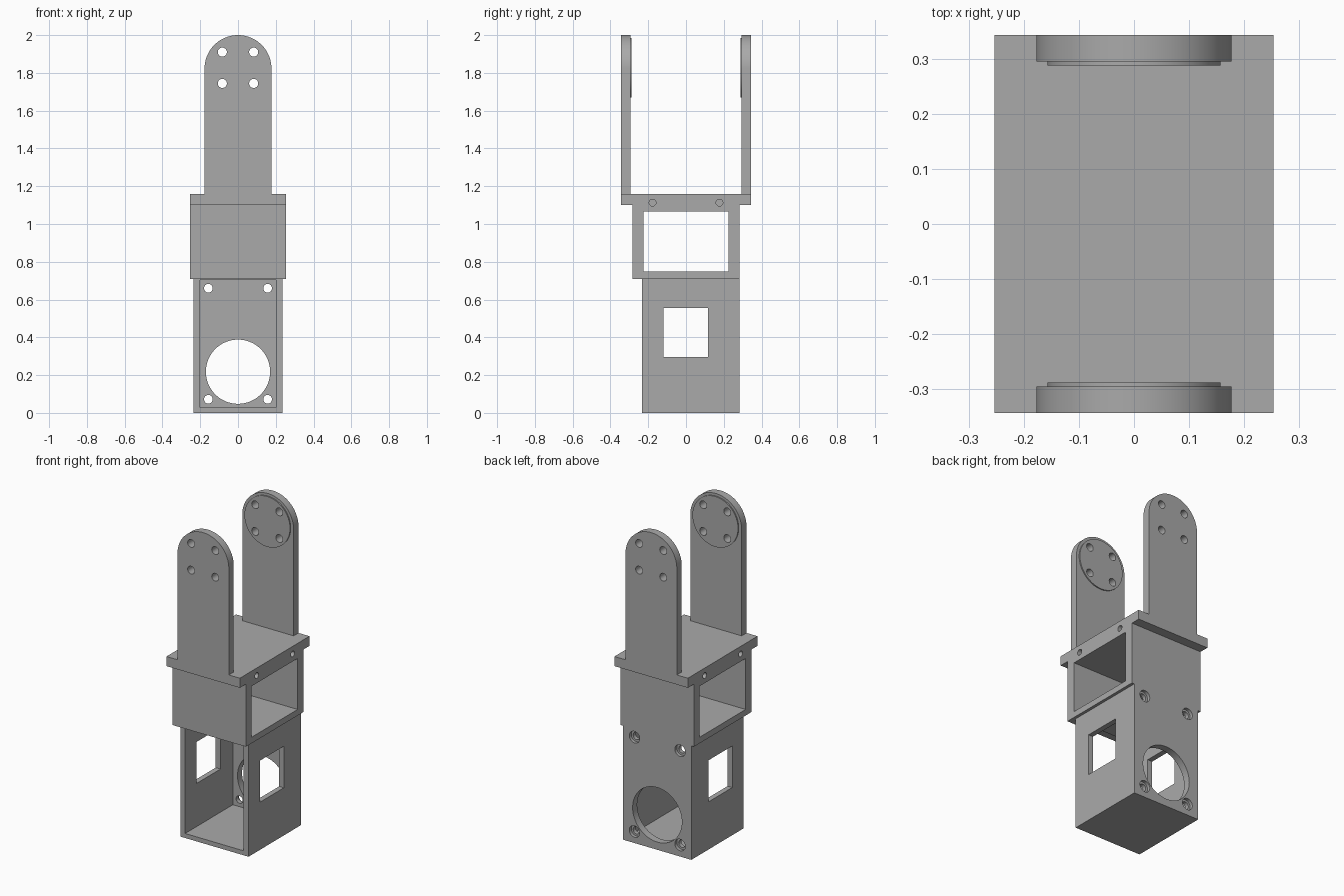
import bpy
import bmesh
import math
from mathutils import Matrix, Vector

if "Cube" in bpy.data.objects:
    bpy.data.objects.remove(bpy.data.objects["Cube"], do_unlink=True)

# Single grey finish
grey = bpy.data.materials.new("plain grey")
grey.use_nodes = True
GREY = (0.4, 0.4, 0.4, 1)
grey.diffuse_color = GREY
grey.node_tree.nodes["Principled BSDF"].inputs["Base Color"].default_value = GREY


def add_object(name, bm):
    bmesh.ops.recalc_face_normals(bm, faces=bm.faces)
    mesh = bpy.data.meshes.new(name)
    bm.to_mesh(mesh)
    bm.free()
    mesh.materials.append(grey)
    obj = bpy.data.objects.new(name, mesh)
    bpy.context.collection.objects.link(obj)
    return obj


def box(name, x, y, z):
    """Box from (min, max) spans on each axis."""
    bm = bmesh.new()
    bmesh.ops.create_cube(bm, size=1)
    spans = (x, y, z)
    size = Vector([b - a for a, b in spans])
    mid = Vector([(a + b) / 2 for a, b in spans])
    bm.transform(Matrix.Translation(mid) @ Matrix.Diagonal(size).to_4x4())
    return add_object(name, bm)


def cylinder(name, centre, radius, depth, axis="Y", segments=32):
    bm = bmesh.new()
    bmesh.ops.create_cone(bm, cap_ends=True, segments=segments,
                          radius1=radius, radius2=radius, depth=depth)
    turn = Matrix.Rotation(math.pi / 2, 4, "X" if axis == "Y" else "Y")
    bm.transform(Matrix.Translation(centre) @ turn)
    return add_object(name, bm)


def combine(target, others, operation="DIFFERENCE"):
    """Apply each boolean in turn and drop the tool object."""
    bpy.context.view_layer.objects.active = target
    for tool in others:
        tool.hide_render = True
        mod = target.modifiers.new("cut", "BOOLEAN")
        mod.operation = operation
        mod.solver = "EXACT"
        mod.object = tool
        bpy.ops.object.modifier_apply(modifier=mod.name)
        bpy.data.objects.remove(tool, do_unlink=True)


def finish(obj):
    bpy.ops.object.select_all(action="DESELECT")
    obj.select_set(True)
    bpy.context.view_layer.objects.active = obj
    bpy.ops.object.shade_smooth_by_angle(angle=math.radians(30))


SIDES = (-1, 1)
BACK = 0.283

# Lower housing: open at the front, with side windows and a round back opening
housing = box("lower_housing", (-0.235, 0.235), (-0.232, BACK), (0, 0.71))
cuts = [
    box("cavity", (-0.202, 0.202), (-0.4, 0.238), (0.028, 0.704)),
    box("side_windows", (-0.5, 0.5), (-0.12, 0.116), (0.297, 0.556)),
    cylinder("round_opening", (0, 0.3, 0.218), 0.17, 0.2, segments=96),
]
for sx in SIDES:
    for z in (0.072, 0.66):
        cuts.append(cylinder("screw_hole", (sx * 0.157, 0.3, z), 0.023, 0.2))
        cuts.append(cylinder("screw_recess", (sx * 0.157, BACK, z), 0.036, 0.04))
combine(housing, cuts)
finish(housing)

# Middle frame: rectangular tunnel from side to side, capped by a wider plate
frame = box("middle_frame", (-0.253, 0.253), (-BACK, BACK), (0.71, 1.12))
plate = box("cap_plate", (-0.253, 0.253), (-0.343, 0.343), (1.1, 1.16))
combine(frame, [plate], "UNION")
cuts = [box("tunnel", (-0.5, 0.5), (-0.226, 0.226), (0.748, 1.066))]
for sx in SIDES:
    for sy in SIDES:
        cuts.append(cylinder("pin_hole", (sx * 0.253, sy * 0.177, 1.113),
                             0.018, 0.2, axis="X"))
combine(frame, cuts)
finish(frame)


# Round-topped arms with a raised disc on the inner face and four holes
def arm(name, side):
    radius, centre_z = 0.177, 1.823
    bm = bmesh.new()
    outline = [(-radius, 1.16), (radius, 1.16)]
    steps = 48
    for i in range(steps + 1):
        a = math.pi * i / steps
        outline.append((radius * math.cos(a), centre_z + radius * math.sin(a)))
    face = bm.faces.new([bm.verts.new((x, side * 0.343, z)) for x, z in outline])
    wall = bmesh.ops.extrude_face_region(bm, geom=[face])["geom"]
    bmesh.ops.translate(bm, vec=(0, -side * 0.048, 0),
                        verts=[v for v in wall if isinstance(v, bmesh.types.BMVert)])
    obj = add_object(name, bm)
    disc = cylinder("raised_disc", (0, side * 0.303, 1.827), 0.157, 0.03, segments=96)
    combine(obj, [disc], "UNION")
    combine(obj, [cylinder("bolt_hole", (sx * 0.083, side * 0.32, 1.827 + sz * 0.083),
                           0.024, 0.2)
                  for sx in SIDES for sz in SIDES])
    finish(obj)


arm("front_arm", -1)
arm("back_arm", 1)
